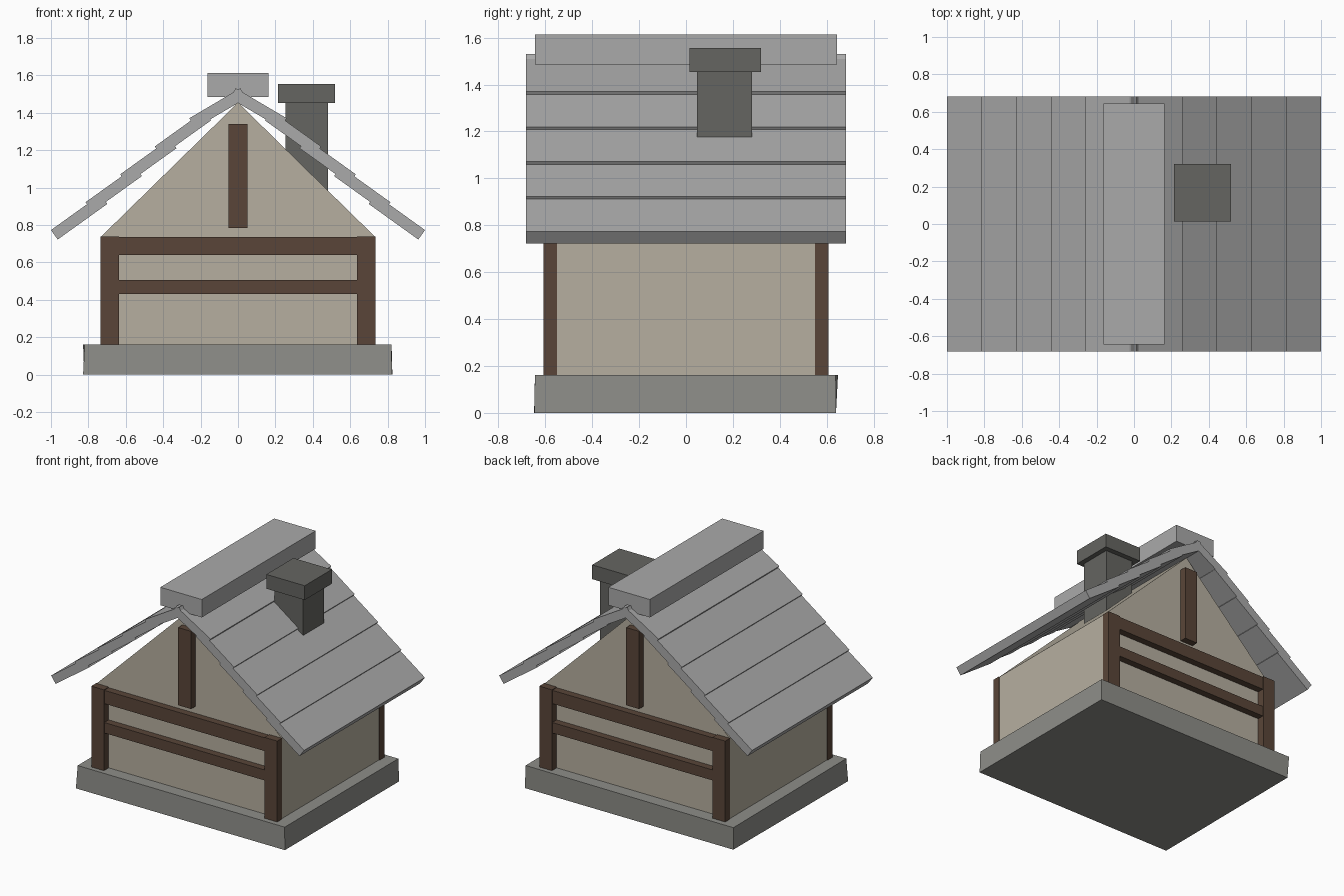
import bpy, bmesh, random
from math import hypot

if "Cube" in bpy.data.objects:
    bpy.data.objects.remove(bpy.data.objects["Cube"])

random.seed(4)


def material(name, rgb):
    m = bpy.data.materials.new(name)
    m.diffuse_color = (*rgb, 1)
    m.use_nodes = True
    m.node_tree.nodes["Principled BSDF"].inputs["Base Color"].default_value = m.diffuse_color
    return m


STONE = material("stone", (0.27, 0.27, 0.25))
DARK = material("dark_stone", (0.13, 0.13, 0.12))
SLATE = material("slate", (0.40, 0.40, 0.40))
PLASTER = material("plaster", (0.47, 0.43, 0.35))
WOOD = material("wood", (0.10, 0.06, 0.04))


def prism(name, profile, y0, y1, mat):
    """Extrude an x-z profile from y0 to y1."""
    bm = bmesh.new()
    face = bm.faces.new([bm.verts.new((x, y0, z)) for x, z in profile])
    ext = bmesh.ops.extrude_face_region(bm, geom=[face])
    verts = [g for g in ext["geom"] if isinstance(g, bmesh.types.BMVert)]
    bmesh.ops.translate(bm, verts=verts, vec=(0, y1 - y0, 0))
    bmesh.ops.recalc_face_normals(bm, faces=bm.faces)
    mesh = bpy.data.meshes.new(name)
    bm.to_mesh(mesh)
    bm.free()
    mesh.materials.append(mat)
    obj = bpy.data.objects.new(name, mesh)
    bpy.context.collection.objects.link(obj)
    return obj


def box(name, x0, x1, y0, y1, z0, z1, mat):
    return prism(name, [(x0, z0), (x1, z0), (x1, z1), (x0, z1)], y0, y1, mat)


# Slightly uneven stone base
base = box("base", -0.825, 0.825, -0.643, 0.643, 0, 0.162, STONE)
for v in base.data.vertices:
    v.co.x += random.uniform(-0.006, 0.006)
    v.co.y += random.uniform(-0.006, 0.006)

# Walls with gables
prism("walls", [(-0.73, 0.15), (0.73, 0.15), (0.73, 0.74), (0, 1.455), (-0.73, 0.74)],
      -0.553, 0.553, PLASTER)

# Timber frame, the same on front and back
for side, s in (("front", -1), ("back", 1)):
    def timber(name, x0, x1, z0, z1, depth):
        y0, y1 = sorted((s * 0.55, s * depth))
        box(f"{side}_{name}", x0, x1, y0, y1, z0, z1, WOOD)

    timber("left_post", -0.735, -0.635, 0.16, 0.74, 0.607)
    timber("right_post", 0.635, 0.735, 0.16, 0.74, 0.607)
    timber("top_beam", -0.65, 0.65, 0.64, 0.735, 0.603)
    timber("middle_beam", -0.65, 0.65, 0.43, 0.505, 0.603)
    timber("gable_post", -0.052, 0.052, 0.785, 1.34, 0.603)

# Overlapping roof boards: upper corner at the lower edge, slope, horizontal run
courses = [(1.0 - 0.185 * i, 0.773 + 0.149 * i, 0.717, 0.265) for i in range(4)]
courses.append((0.26, 1.371, 0.59, 0.272))
for side, s in (("left", -1), ("right", 1)):
    for i, (x, z, slope, run) in enumerate(courses):
        n = hypot(1, slope)
        dx, dz = 0.062 * slope / n, 0.062 / n
        pts = [(x, z), (x - run, z + slope * run),
               (x - run - dx, z + slope * run - dz), (x - dx, z - dz)]
        prism(f"{side}_roof_board_{i + 1}", [(s * px, pz) for px, pz in pts],
              -0.682, 0.682, SLATE)

# Ridge cap
box("ridge_cap", -0.164, 0.164, -0.643, 0.643, 1.485, 1.613, SLATE)

# Chimney
box("chimney_shaft", 0.254, 0.482, 0.047, 0.282, 0.9, 1.46, DARK)
box("chimney_cap", 0.214, 0.518, 0.014, 0.32, 1.453, 1.555, DARK)
